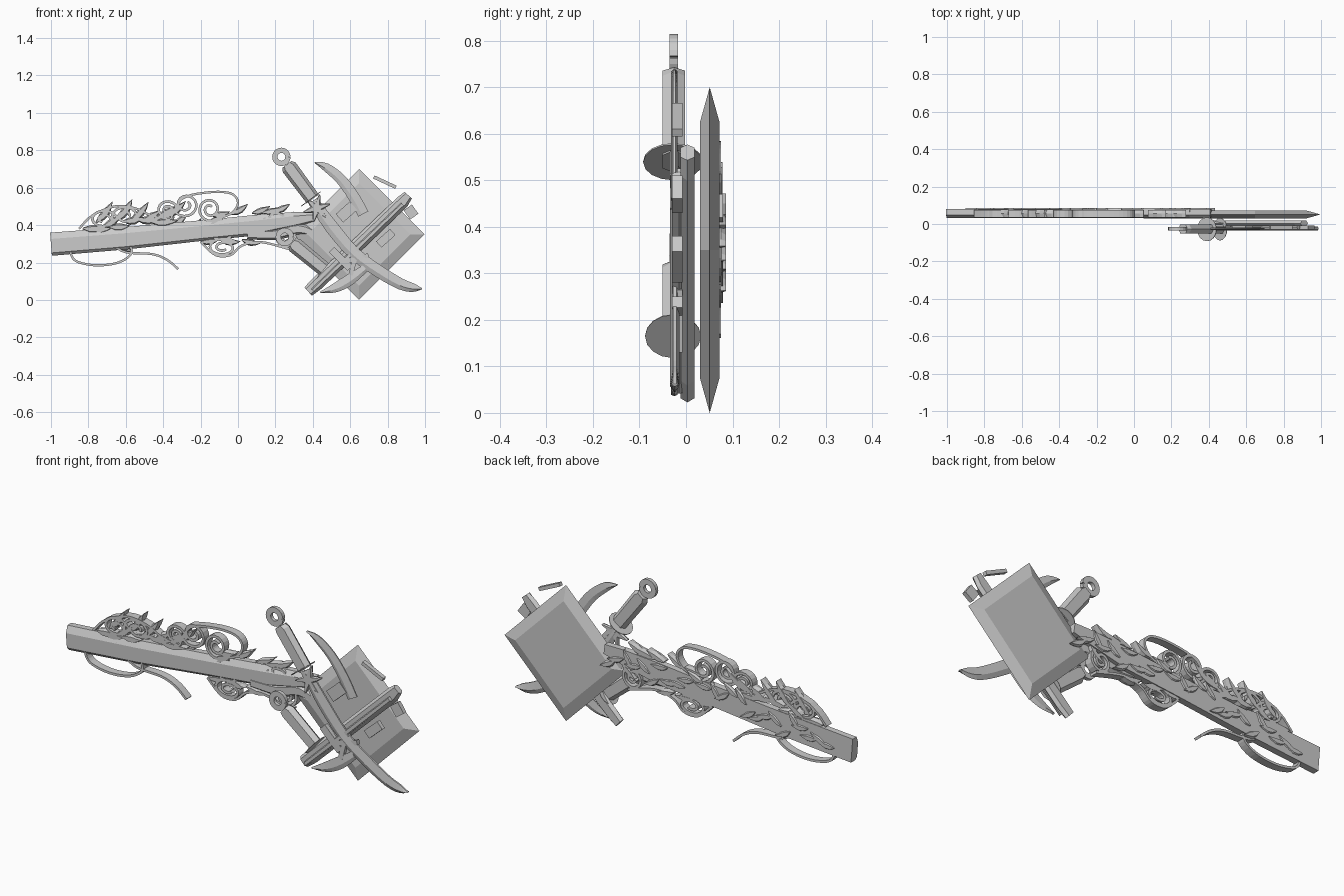
import bpy, bmesh, math, random
from mathutils import Vector, Matrix

if "Cube" in bpy.data.objects:
    bpy.data.objects.remove(bpy.data.objects["Cube"])
random.seed(4)

BOX = [(-1, 0), (1, 0), (1, 1), (-1, 1)]
HEX = [(-1, .5), (-.6, 0), (.6, 0), (1, .5), (.6, 1), (-.6, 1)]
CHAMFER = [(-1, .3), (-.75, 0), (.45, 0), (1, .35), (1, 1), (-1, 1)]


def finish(name, bm):
    bmesh.ops.recalc_face_normals(bm, faces=bm.faces)
    me = bpy.data.meshes.new(name)
    bm.to_mesh(me)
    bm.free()
    ob = bpy.data.objects.new(name, me)
    bpy.context.collection.objects.link(ob)
    return ob


def sweep(name, path, y0, y1, section=BOX):
    """Sweep a section along (x, z, half_width) points in the front plane."""
    bm = bmesh.new()
    rings = []
    for i, (x, z, w) in enumerate(path):
        a, b = path[max(i - 1, 0)], path[min(i + 1, len(path) - 1)]
        t = Vector((b[0] - a[0], b[1] - a[1])).normalized()
        rings.append([bm.verts.new((x - t.y * u * w, y0 + (y1 - y0) * v, z + t.x * u * w))
                      for u, v in section])
    n = len(section)
    for r, s in zip(rings, rings[1:]):
        for k in range(n):
            bm.faces.new((r[k], r[(k + 1) % n], s[(k + 1) % n], s[k]))
    bm.faces.new(rings[0])
    bm.faces.new(rings[-1])
    return finish(name, bm)


def smooth_path(pts, steps=5):
    """Catmull-Rom subdivision of a short list of points."""
    p = [Vector(q) for q in [pts[0]] + pts + [pts[-1]]]
    out = []
    for a, b, c, d in zip(p, p[1:], p[2:], p[3:]):
        for i in range(steps):
            t = i / steps
            out.append(.5 * (2 * b + (c - a) * t + (2 * a - 5 * b + 4 * c - d) * t * t
                             + (3 * b - a - 3 * c + d) * t ** 3))
    return [tuple(q) for q in out + [p[-1]]]


def spiral(name, x, z, r, start, turns, y0=.035, y1=.075, w=.007, squash=1.0):
    n = int(abs(turns) * 18)
    path = []
    for i in range(n + 1):
        f = i / n
        a = math.radians(start) + turns * math.tau * f
        q = r * (1 - .75 * f)
        path.append((x + q * math.cos(a), z + q * squash * math.sin(a), w))
    return sweep(name, path, y0, y1)


def disc(name, x, z, tilt, radius, thick):
    bm = bmesh.new()
    d = Vector((math.cos(tilt), 0, math.sin(tilt)))
    m = Matrix.Translation((x, -.028, z)) @ d.to_track_quat('Z', 'Y').to_matrix().to_4x4()
    bmesh.ops.create_cone(bm, cap_ends=True, segments=16, radius1=radius, radius2=radius,
                          depth=thick, matrix=m)
    return finish(name, bm)


def leaf(name, x, z, ang, length, w, y0, y1):
    c, s = math.cos(ang), math.sin(ang)
    prof = [(0, .2), (.3, .9), (.55, 1), (.8, .55), (1, .05)]
    path = []
    for t, k in prof:
        u, v = t * length, .25 * length * t * t
        path.append((x + u * c - v * s, z + u * s + v * c, w * k))
    return sweep(name, path, y0, y1, HEX)


# Square board with bevelled rim
bm = bmesh.new()
loops = [[bm.verts.new((.647 + r * math.cos(k * math.pi / 2), y, .35 + r * math.sin(k * math.pi / 2)))
          for k in range(4)] for r, y in ((.275, .03), (.35, .051), (.275, .072))]
for a, b in zip(loops, loops[1:]):
    for k in range(4):
        bm.faces.new((a[k], a[(k + 1) % 4], b[(k + 1) % 4], b[k]))
bm.faces.new(loops[0])
bm.faces.new(loops[2])
finish("diamond_board", bm)

# Main branch
sweep("branch_beam", [(-1, .298, .062), (-.6, .33, .06), (-.2, .37, .055), (.1, .4, .055),
                      (.3, .43, .04), (.41, .445, .025)], .032, .08, CHAMFER)
sweep("branch_root", smooth_path([(.05, .35, .025), (.2, .35, .03), (.32, .38, .03),
                                  (.42, .35, .02)], 3), .03, .06, HEX)

# Handles with ring pommels and disc guards
for name, a, b in (("upper", (.232, .765), (.4, .54)), ("lower", (.25, .337), (.46, .165))):
    va, vb = Vector(a), Vector(b)
    d = (vb - va).normalized()
    ang = math.atan2(d.y, d.x)
    bm_path = [(*(va + d * q), w) for q, w in ((.05, .03), (.07, .043), ((vb - va).length, .04))]
    sweep(name + "_handle", bm_path, -.05, -.002, HEX)
    ring = [(a[0] + .035 * math.cos(k * math.tau / 20), a[1] + .035 * math.sin(k * math.tau / 20), .014)
            for k in range(21)]
    sweep(name + "_pommel_ring", ring, -.036, -.017)
    if name == "upper":
        disc("upper_guard", b[0] - .01, b[1], ang, .064, .004)
    else:
        disc("lower_guard", b[0], b[1], ang, .06, .002)

# Blades and cross bar
BLADE = [(-1, .5), (-.3, 0), (1, .3), (1, .7), (-.3, 1)]
sweep("long_blade", smooth_path([(.4, .53, .028), (.5, .39, .036), (.62, .25, .034), (.75, .155, .033),
                                 (.87, .085, .03), (.94, .065, .022), (.985, .06, .002)], 3),
      -.034, -.014, BLADE)
sweep("upper_blade_tip", smooth_path([(.41, .735, .003), (.47, .71, .022), (.55, .645, .028),
                                      (.62, .55, .03), (.67, .46, .03)], 3), -.032, -.018, BLADE)
sweep("lower_blade", smooth_path([(.44, .04, .004), (.52, .065, .025), (.6, .11, .03),
                                  (.68, .17, .02)], 3), -.032, -.018, BLADE)
sweep("cross_bar", [(.375, .045, .03), (.42, .085, .036), (.65, .305, .036), (.88, .525, .036),
                    (.91, .56, .026)], -.012, .018, HEX)
sweep("cross_bar_rib", [(.40, .05, .012), (.62, .26, .014), (.88, .51, .012)], -.03, 0, HEX)

# Star collar and small fittings
for k in range(3):
    a = k * math.pi / 3 + .3
    c, s = .075 * math.cos(a), .075 * math.sin(a)
    sweep("star_collar", [(.42 - c, .49 - s, .003), (.42, .49, .025), (.42 + c, .49 + s, .003)],
          -.034, -.016, HEX)
for x, z, ang, l, w in ((.785, .63, -25, .13, .009), (.925, .47, -55, .06, .027), (.58, .47, 42, .1, .03),
                        (.79, .33, 42, .1, .022), (.55, .22, -45, .14, .02), (.62, .2, 75, .14, .012),
                        (.63, .22, 15, .14, .012)):
    c, s = math.cos(math.radians(ang)) * l / 2, math.sin(math.radians(ang)) * l / 2
    sweep("fitting", [(x - c, z - s, w), (x + c, z + s, w)], -.03, -.008)

# Scrolling vines: curls along both sides of the branch
for x, z, r, st, tu, sq in ((-.28, .51, .072, 200, 1.6, .95), (-.38, .48, .058, 0, 1.6, .9),
                            (-.15, .485, .065, -60, -1.7, 1), (-.08, .28, .085, 30, 1.8, .6),
                            (.2, .44, .06, 180, 1.5, .6), (.25, .335, .06, 60, -1.6, 1),
                            (-.6, .45, .075, 200, -1.6, .7), (-.72, .43, .075, 0, 1.7, .7),
                            (-.08, .37, .08, 90, 1.5, .8)):
    spiral("vine_curl", x, z, r, st, tu, squash=sq)
for pts in ([(-.36, .43), (-.3, .54), (-.16, .575), (-.04, .57), (0, .52), (-.04, .46), (-.14, .43)],
            [(-.9, .27), (-.87, .21), (-.76, .185), (-.64, .2), (-.57, .25), (-.6, .31), (-.72, .35)],
            [(-.68, .3), (-.6, .255), (-.46, .245), (-.38, .215), (-.32, .165)],
            [(-.85, .38), (-.78, .45), (-.66, .5), (-.55, .49), (-.46, .45), (-.36, .43)],
            [(-.2, .31), (-.12, .24), (-.04, .24), (.02, .29), (.12, .31), (.28, .27)]):
    sweep("vine_ribbon", smooth_path([(x, z, .006) for x, z in pts]), .035, .075)

# Leaves along the branch, on top, beneath and carved on the back
for i in range(13):
    x = -.83 + .036 * i
    leaf("top_leaf", x, .385 + .075 * (x + .8) + random.uniform(-.01, .03),
         random.uniform(-.3, .9), random.uniform(.09, .15), .022, .036, .078)
for i in range(9):
    x = -.2 + .055 * i
    leaf("side_leaf", x, .4 + random.choice((-.08, .06)) + .05 * x, random.uniform(-.5, .5),
         .1, .018, .036, .076)
for i in range(26):
    x = -.9 + .05 * i
    leaf("back_leaf", x, .31 + .1 * (x + .9) + random.uniform(-.04, .04), random.uniform(-.8, .8),
         .09, .018, .065, .086)
